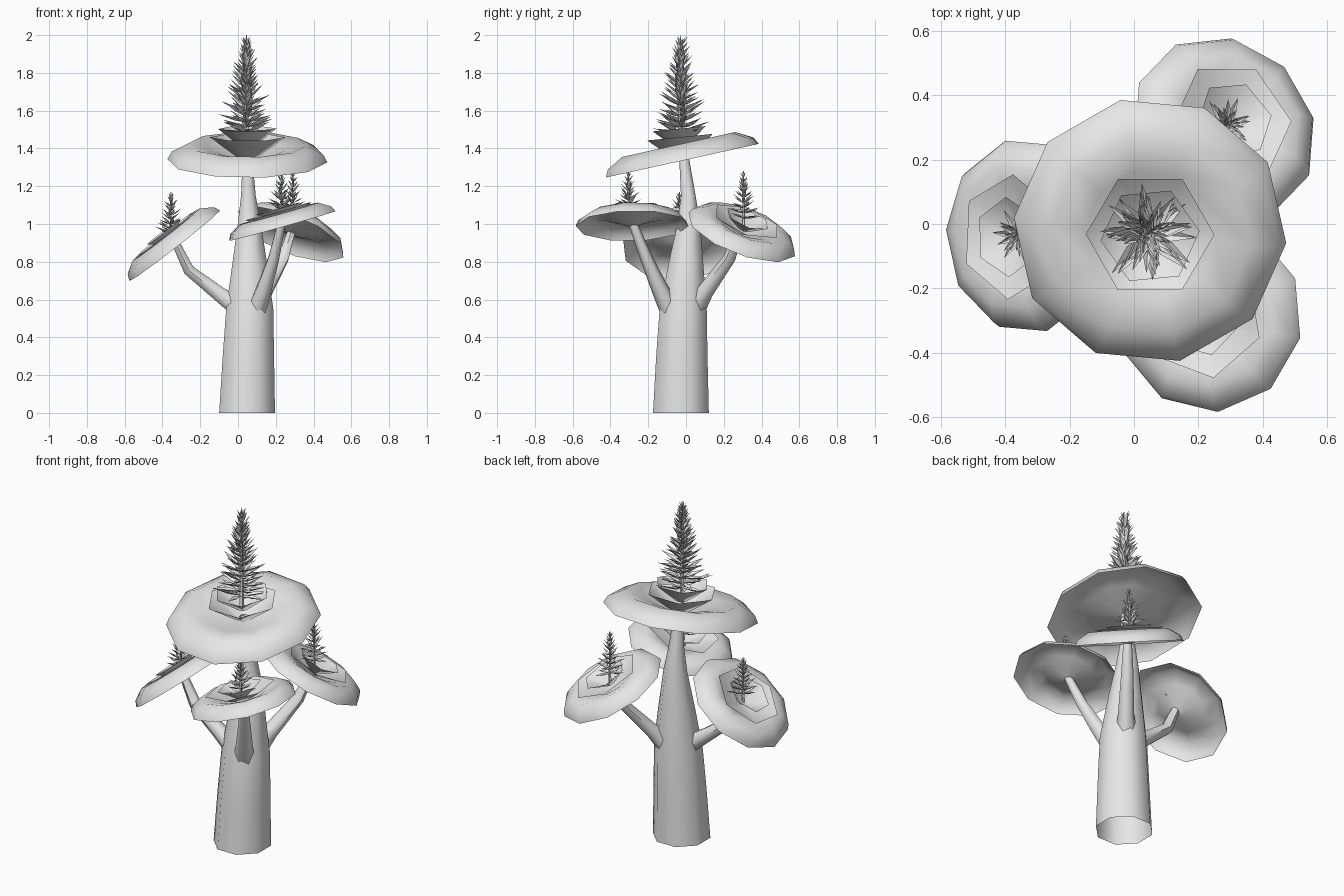
import bpy, math, random
from mathutils import Vector

cube = bpy.data.objects.get("Cube")
if cube:
    bpy.data.objects.remove(cube, do_unlink=True)

random.seed(4)
grey = bpy.data.materials.new("plain_grey")
grey.use_nodes = True
COLOUR = (0.8, 0.8, 0.8, 1)
grey.diffuse_color = COLOUR
grey.node_tree.nodes["Principled BSDF"].inputs["Base Color"].default_value = COLOUR


def make(name, verts, faces, smooth=True):
    mesh = bpy.data.meshes.new(name)
    mesh.from_pydata(verts, [], faces)
    mesh.materials.append(grey)
    obj = bpy.data.objects.new(name, mesh)
    bpy.context.collection.objects.link(obj)
    if smooth:
        bpy.ops.object.select_all(action='DESELECT')
        obj.select_set(True)
        bpy.context.view_layer.objects.active = obj
        bpy.ops.object.shade_smooth_by_angle(angle=math.radians(60))
    return obj


def loft(rings, sides):
    """Quads joining successive rings of equal side count."""
    return [(r * sides + i, r * sides + (i + 1) % sides,
             (r + 1) * sides + (i + 1) % sides, (r + 1) * sides + i)
            for r in range(rings - 1) for i in range(sides)]


def tube(name, path, sides, flat_rings=False):
    """Tapered tube through (x, y, z, radius) points."""
    pts = [Vector(p[:3]) for p in path]
    verts = []
    for k, p in enumerate(pts):
        axis = pts[min(k + 1, len(pts) - 1)] - pts[max(k - 1, 0)]
        if flat_rings:
            axis = Vector((0, 0, 1))
        turn = Vector((0, 0, 1)).rotation_difference(axis)
        for i in range(sides):
            a = math.tau * (i + 0.5) / sides
            verts.append(p + turn @ Vector((math.cos(a), math.sin(a), 0)) * path[k][3])
    return make(name, verts, loft(len(path), sides))


def dish(name, centre, normal, profile, sides, phase):
    """Open surface of revolution from (radius, height), tilted to a normal."""
    turn = Vector((0, 0, 1)).rotation_difference(Vector(normal))
    verts = []
    for r, h in profile:
        for i in range(sides):
            a = phase + math.tau * i / sides
            verts.append(Vector(centre) + turn @ Vector((r * math.cos(a), r * math.sin(a), h)))
    last = (len(profile) - 1) * sides
    faces = loft(len(profile), sides) + [tuple(range(last, last + sides))]
    return make(name, verts, faces)


def foliage(name, base, top, reach, whorls, count):
    """Upright spike of pointed, folded leaves in whorls."""
    x, y, z0 = base
    verts, faces = [], []
    for w in range(whorls):
        t = w / (whorls - 1)
        length = reach * (1 - 0.62 * t)
        for i in range(count):
            a = math.tau * (i + random.uniform(-0.2, 0.2)) / count + w * 2.4
            e = math.radians(14 + 48 * t + random.uniform(-8, 12))
            size = length * random.uniform(0.8, 1.1)
            out = Vector((math.cos(a) * math.cos(e), math.sin(a) * math.cos(e), math.sin(e)))
            side = Vector((-math.sin(a), math.cos(a), 0)) * size * 0.13
            up = out.cross(side).normalized() * size * 0.05
            root = Vector((x, y, z0 + (top - reach * 0.38 - z0) * t))
            mid = root + out * size * 0.45
            n = len(verts)
            verts += [root, mid + side + up, root + out * size, mid - side + up, mid - up]
            faces += [(n, n + 4, n + 1), (n + 1, n + 4, n + 2),
                      (n, n + 3, n + 4), (n + 3, n + 2, n + 4)]
    make(name + "_leaves", verts, faces, smooth=False)
    tube(name + "_stem", [(x, y, z0 - reach * 0.5, reach * 0.09),
                          (x, y, top, 0.002)], 5)


# Trunk, open at the foot
tube("trunk", [(0.048, -0.027, 0.0, 0.16), (0.055, -0.022, 0.3, 0.147),
               (0.062, -0.015, 0.55, 0.135), (0.062, 0.0, 0.8, 0.098),
               (0.06, 0.015, 1.0, 0.066), (0.055, 0.012, 1.15, 0.042),
               (0.05, -0.01, 1.35, 0.028)], 8, flat_rings=True)

# Branches
tube("right_branch", [(0.0, -0.03, 0.56, 0.06), (-0.1, -0.03, 0.63, 0.045),
                      (-0.26, -0.035, 0.755, 0.034), (-0.33, -0.04, 0.9, 0.024)], 6)
tube("back_branch", [(0.08, 0.03, 0.53, 0.065), (0.14, 0.1, 0.64, 0.045),
                     (0.24, 0.23, 0.82, 0.033), (0.28, 0.28, 0.95, 0.024)], 6)
tube("front_branch", [(0.09, -0.07, 0.52, 0.06), (0.14, -0.14, 0.66, 0.045),
                      (0.19, -0.21, 0.82, 0.033), (0.23, -0.28, 1.0, 0.024)], 6)

# Caps: name, centre, normal, radius, rim height, corner phase
caps = [
    ("crown", (0.05, -0.02, 1.335), (0, -0.22, 1), 0.425, 0.088, 1.79),
    ("right", (-0.335, -0.037, 0.885), (-0.78, -0.05, 1), 0.305, 0.075, 1.2),
    ("front", (0.235, -0.285, 0.99), (-0.28, -0.02, 1), 0.3, 0.068, 0.4),
    ("back", (0.28, 0.295, 0.945), (0.4, 0.38, 1), 0.305, 0.07, 0.8),
]
for name, centre, normal, r, h, phase in caps:
    dish(name + "_cap", centre, normal,
         [(r, 0), (r * 0.95, h * 0.45), (r * 0.74, h), (r * 0.48, h * 0.7), (r * 0.08, 0)],
         10, phase)
    # Nested six-sided cups in the middle of each cap
    main = name == "crown"
    outer = [(0.2, 0.125), (0.03, 0.0)] if main else [(0.195, 0.08), (0.03, 0.01)]
    inner = [(0.155, 0.17), (0.03, 0.07)] if main else [(0.125, 0.095), (0.03, 0.03)]
    lean = (0, -0.1, 1) if main else normal
    dish(name + "_outer_cup", centre, lean, outer, 6, phase + 0.3)
    dish(name + "_inner_cup", centre, lean, inner, 6, phase + 0.4)

# Foliage spikes
foliage("crown_foliage", (0.045, -0.03, 1.48), 2.0, 0.165, 17, 8)
foliage("right_foliage", (-0.355, -0.035, 0.95), 1.17, 0.095, 9, 6)
foliage("front_foliage", (0.23, -0.305, 1.05), 1.28, 0.095, 9, 6)
foliage("back_foliage", (0.29, 0.305, 1.03), 1.28, 0.095, 9, 6)
